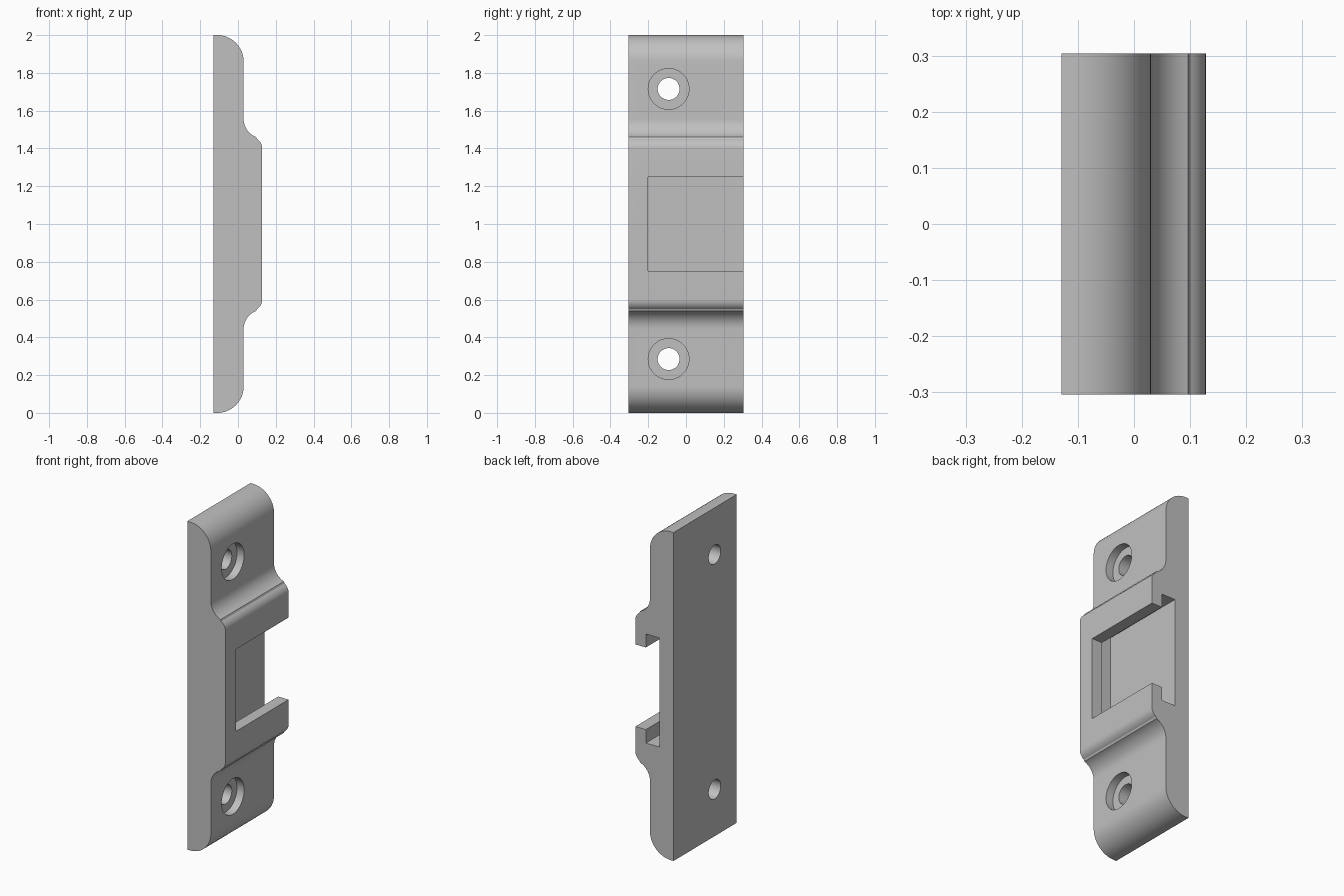
import bpy, bmesh
from math import sin, cos, pi, radians
from mathutils import Matrix

cube = bpy.data.objects.get("Cube")
if cube:
    bpy.data.objects.remove(cube, do_unlink=True)

HALF_W = 0.304
BACK, FACE, RAISED = -0.129, 0.03, 0.128

grey = bpy.data.materials.new("plain grey")
grey.use_nodes = True
colour = (0.53, 0.53, 0.53, 1)
grey.diffuse_color = colour
grey.node_tree.nodes["Principled BSDF"].inputs["Base Color"].default_value = colour


def arc(cx, cz, r, start, end, steps=12):
    angles = [radians(start + (end - start) * i / steps) for i in range(steps + 1)]
    return [(cx + r * cos(a), cz + r * sin(a)) for a in angles]


def new_object(name, bm):
    bmesh.ops.recalc_face_normals(bm, faces=bm.faces)
    mesh = bpy.data.meshes.new(name)
    bm.to_mesh(mesh)
    bm.free()
    mesh.materials.append(grey)
    obj = bpy.data.objects.new(name, mesh)
    bpy.context.collection.objects.link(obj)
    return obj


def box(name, x, y, z):
    bm = bmesh.new()
    bmesh.ops.create_cube(bm, size=1)
    for v in bm.verts:
        for axis, (low, high) in enumerate((x, y, z)):
            v.co[axis] = high if v.co[axis] > 0 else low
    return new_object(name, bm)


def bore(name, radius, x, z):
    # Cylinder along x
    bm = bmesh.new()
    matrix = Matrix.Translation(((x[0] + x[1]) / 2, -0.092, z)) @ Matrix.Rotation(pi / 2, 4, 'Y')
    bmesh.ops.create_cone(bm, cap_ends=True, segments=48, radius1=radius,
                          radius2=radius, depth=x[1] - x[0], matrix=matrix)
    return new_object(name, bm)


# Side profile: rounded end, flat screw tab, cove, raised middle; mirrored in z
upper = [(BACK, 2.0)]
upper += arc(FACE - 0.14, 1.86, 0.14, 90, 0, 16)
upper += arc(FACE + 0.1, 1.555, 0.1, 180, 250)
upper += arc(RAISED - 0.06, 1.4, 0.06, 57, 0, 8)
profile = upper + [(x, 2 - z) for x, z in reversed(upper)]

bm = bmesh.new()
face = bm.faces.new([bm.verts.new((x, -HALF_W, z)) for x, z in profile])
side = bmesh.ops.extrude_face_region(bm, geom=[face])
bmesh.ops.translate(bm, vec=(0, 2 * HALF_W, 0),
                    verts=[g for g in side["geom"] if isinstance(g, bmesh.types.BMVert)])
plate = new_object("mounting_plate", bm)

# Undercut slot open at the rear, and counterbored screw holes
cutters = [
    box("slot_undercut", (-0.035, 0.058), (-0.24, 0.5), (0.668, 1.332)),
    box("slot_opening", (0.0, 0.3), (-0.2, 0.5), (0.75, 1.25)),
]
for z in (0.285, 1.715):
    cutters.append(bore("screw_hole", 0.058, (-0.3, 0.2), z))
    cutters.append(bore("counterbore", 0.108, (FACE - 0.048, 0.2), z))

bpy.context.view_layer.objects.active = plate
for cutter in cutters:
    mod = plate.modifiers.new(cutter.name, 'BOOLEAN')
    mod.operation = 'DIFFERENCE'
    mod.solver = 'EXACT'
    mod.object = cutter
    bpy.ops.object.modifier_apply(modifier=mod.name)
    bpy.data.objects.remove(cutter, do_unlink=True)

bpy.ops.object.select_all(action='DESELECT')
plate.select_set(True)
bpy.ops.object.shade_smooth_by_angle(angle=radians(25))
